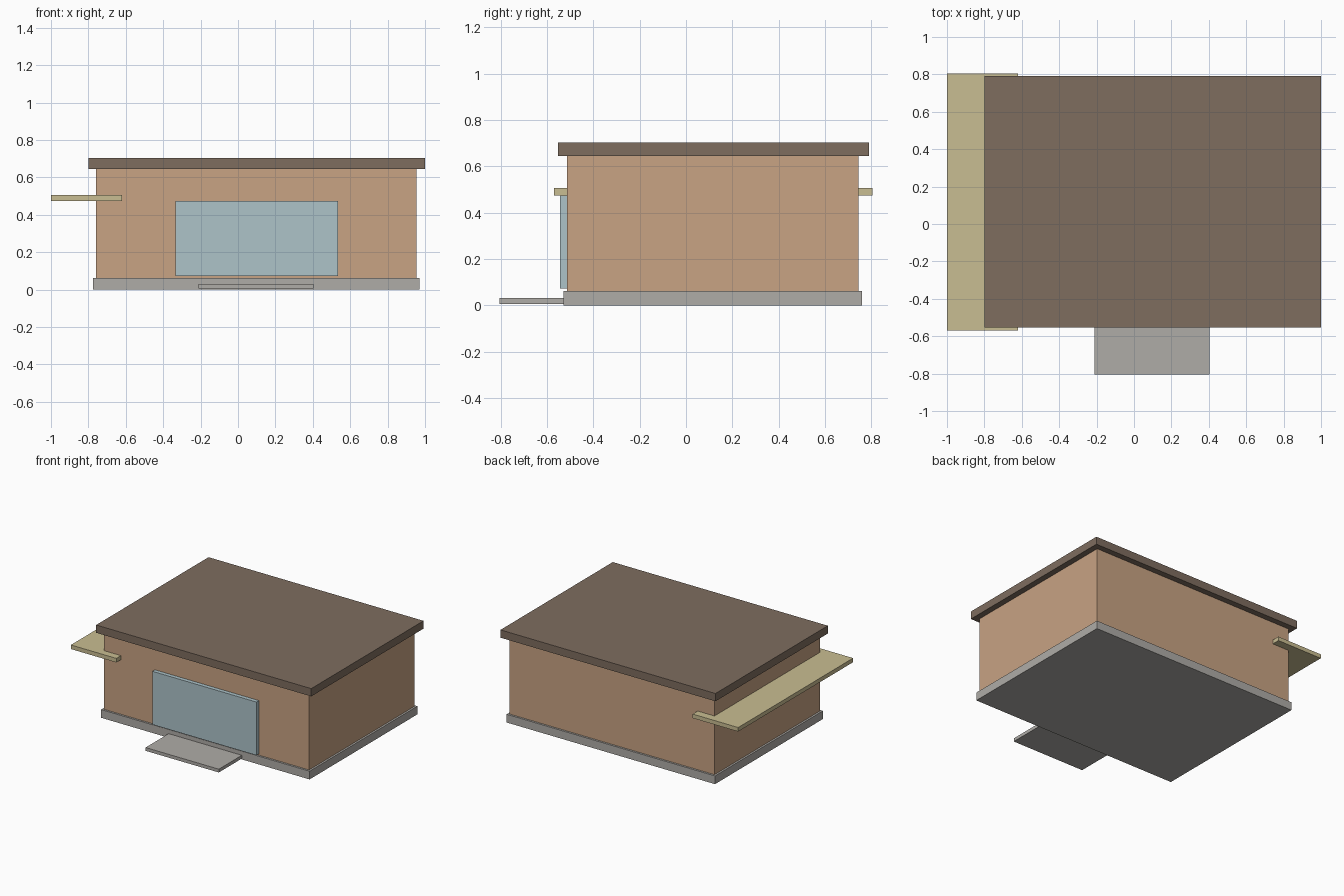
import bpy
from mathutils import Vector

default = bpy.data.objects.get("Cube")
if default:
    bpy.data.objects.remove(default, do_unlink=True)


def linear(channel):
    c = channel / 255
    return c / 12.92 if c <= 0.04045 else ((c + 0.055) / 1.055) ** 2.4


def make_material(name, r, g, b):
    colour = (linear(r), linear(g), linear(b), 1)
    mat = bpy.data.materials.new(name)
    mat.use_nodes = True
    mat.diffuse_color = colour
    shader = next(n for n in mat.node_tree.nodes if n.type == 'BSDF_PRINCIPLED')
    shader.inputs["Base Color"].default_value = colour
    shader.inputs["Roughness"].default_value = 0.8
    return mat


def slab(name, low, high, mat):
    """Box spanning two opposite corners."""
    low, high = Vector(low), Vector(high)
    bpy.ops.mesh.primitive_cube_add(size=1, location=(low + high) / 2)
    obj = bpy.context.object
    obj.name = obj.data.name = name
    obj.scale = high - low
    bpy.ops.object.transform_apply(location=False, rotation=False, scale=True)
    obj.data.materials.append(mat)
    return obj


concrete = make_material("concrete grey", 175, 172, 167)
plaster = make_material("warm tan plaster", 200, 163, 131)
roofing = make_material("dark brown roofing", 126, 109, 95)
glass = make_material("pale blue glass", 173, 195, 201)
timber = make_material("pale yellow timber", 201, 189, 146)

# Base and entrance slab
slab("foundation", (-0.775, -0.53, 0), (0.97, 0.76, 0.062), concrete)
slab("entrance_step", (-0.21, -0.805, 0.006), (0.403, -0.525, 0.031), concrete)

# Main volume and overhanging flat roof
slab("walls", (-0.76, -0.515, 0.062), (0.955, 0.745, 0.645), plaster)
slab("roof", (-0.80, -0.553, 0.645), (1.0, 0.79, 0.704), roofing)

# Large front window and the side canopy that wraps past both corners
slab("front_window", (-0.335, -0.545, 0.072), (0.535, -0.51, 0.475), glass)
slab("side_canopy", (-1.0, -0.57, 0.475), (-0.62, 0.805, 0.506), timber)
